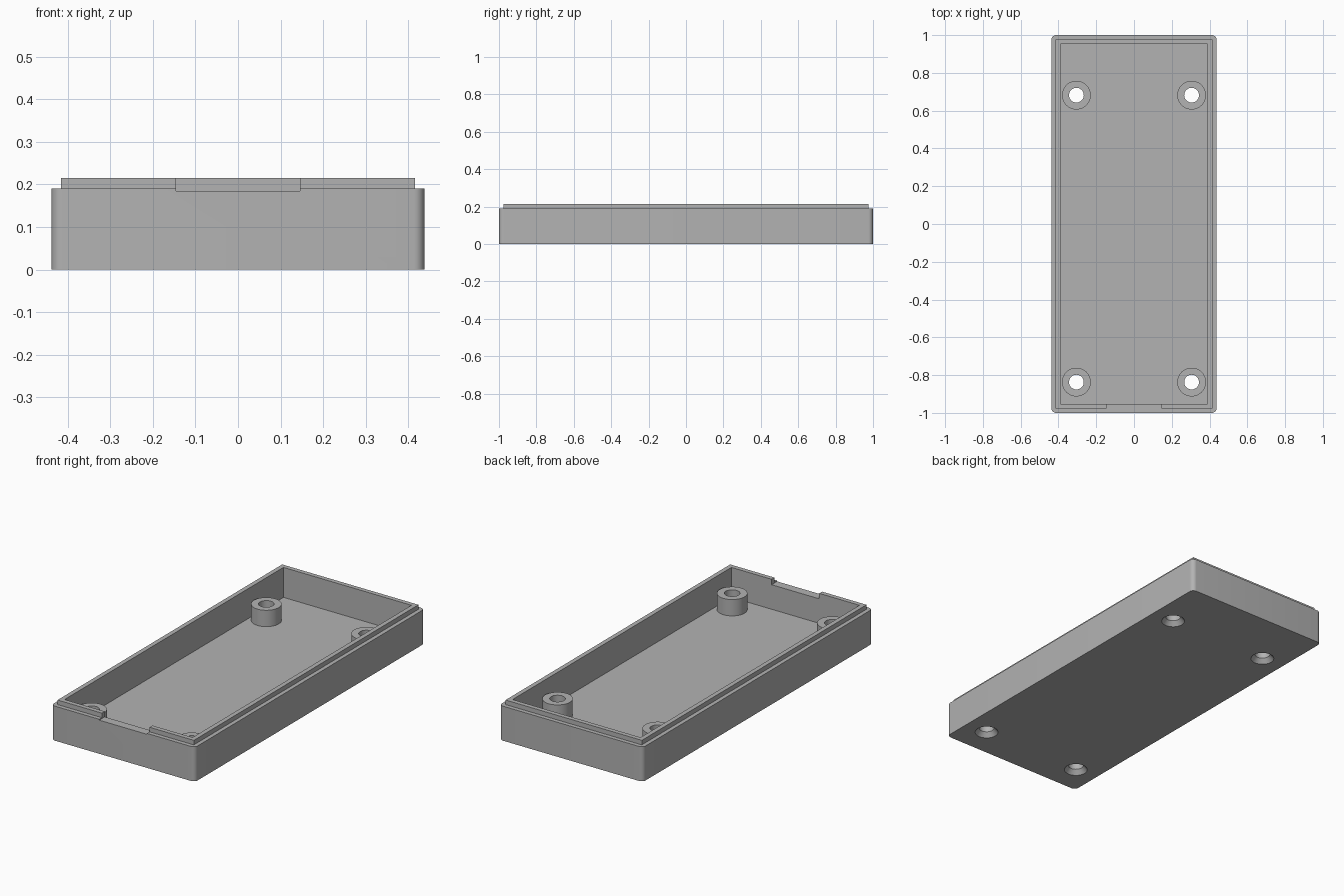
import bpy, bmesh, math
from mathutils import Vector

if "Cube" in bpy.data.objects:
    bpy.data.objects.remove(bpy.data.objects["Cube"])

grey = bpy.data.materials.new("grey plastic")
grey.diffuse_color = (0.45, 0.45, 0.45, 1)
grey.use_nodes = True
grey.node_tree.nodes["Principled BSDF"].inputs["Base Color"].default_value = grey.diffuse_color

# Main dimensions
HX, HY = 0.4375, 1.0             # outer half sizes
RIM_Z, LIP_Z, FLOOR_Z = 0.19, 0.215, 0.05
POST_TOP = 0.14
POSTS = [(x, y) for x in (-0.305, 0.305) for y in (-0.837, 0.682)]


def finish(name, bm):
    bmesh.ops.recalc_face_normals(bm, faces=bm.faces)
    mesh = bpy.data.meshes.new(name)
    bm.to_mesh(mesh)
    bm.free()
    mesh.materials.append(grey)
    obj = bpy.data.objects.new(name, mesh)
    bpy.context.collection.objects.link(obj)
    return obj


def box(name, lo, hi, radius=0.0):
    """Box between two corners, with optionally rounded upright edges."""
    bm = bmesh.new()
    bmesh.ops.create_cube(bm, size=1)
    for v in bm.verts:
        v.co = Vector([lo[i] if v.co[i] < 0 else hi[i] for i in range(3)])
    if radius:
        upright = [e for e in bm.edges
                   if abs(e.verts[0].co.z - e.verts[1].co.z) > 1e-4]
        bmesh.ops.bevel(bm, geom=upright, offset=radius, segments=8,
                        profile=0.5, affect='EDGES')
    return finish(name, bm)


def lathe(name, profile, x, y, sides=48):
    """Closed solid turned from (radius, z) points around an upright axis."""
    bm = bmesh.new()
    rings = [[bm.verts.new((x + r * math.cos(2 * math.pi * i / sides),
                            y + r * math.sin(2 * math.pi * i / sides), z))
              for i in range(sides)] for r, z in profile]
    for a, b in zip(rings, rings[1:]):
        for i in range(sides):
            j = (i + 1) % sides
            bm.faces.new((a[i], a[j], b[j], b[i]))
    bm.faces.new(rings[0])
    bm.faces.new(rings[-1])
    return finish(name, bm)


def combine(target, tool, operation):
    mod = target.modifiers.new(operation.lower(), 'BOOLEAN')
    mod.object, mod.operation, mod.solver = tool, operation, 'EXACT'
    bpy.context.view_layer.objects.active = target
    bpy.ops.object.modifier_apply(modifier=mod.name)
    bpy.data.objects.remove(tool)


# Rounded outer case with a raised lip
case = box("case_tray", (-HX, -HY, 0), (HX, HY, RIM_Z), 0.025)
combine(case, box("lip", (-0.415, -0.977, 0.1), (0.415, 0.977, LIP_Z)), 'UNION')

# Hollow interior and front notch
combine(case, box("cavity", (-0.39, -0.952, FLOOR_Z), (0.39, 0.952, 0.4)), 'DIFFERENCE')
combine(case, box("notch", (-0.145, -1.1, 0.185), (0.145, -0.9, 0.4)), 'DIFFERENCE')

# Screw posts, then through holes countersunk from below
for x, y in POSTS:
    combine(case, lathe("post", [(0.076, 0.03), (0.076, POST_TOP)], x, y), 'UNION')
for x, y in POSTS:
    hole = [(0.064, -0.005), (0.039, 0.025), (0.039, 0.3)]
    combine(case, lathe("screw_hole", hole, x, y), 'DIFFERENCE')

# Smooth round surfaces, keep the hard edges
bpy.ops.object.select_all(action='DESELECT')
case.select_set(True)
bpy.context.view_layer.objects.active = case
bpy.ops.object.shade_smooth_by_angle(angle=math.radians(30))
